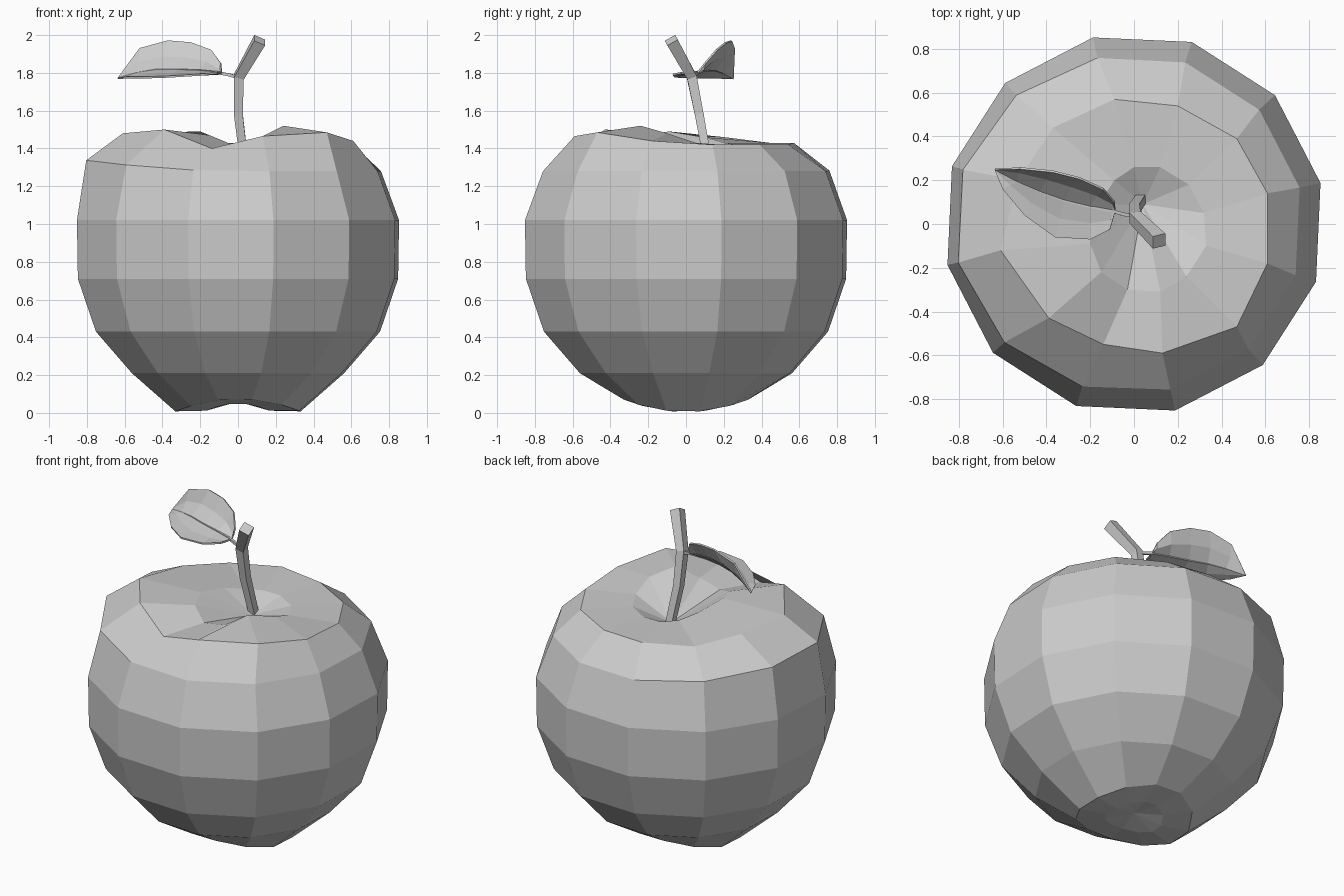
import bpy
from math import sin, cos, radians, pi
from mathutils import Vector

if "Cube" in bpy.data.objects:
    bpy.data.objects.remove(bpy.data.objects["Cube"])


def make(name, verts, faces):
    me = bpy.data.meshes.new(name)
    me.from_pydata([tuple(v) for v in verts], [], faces)
    me.update()
    ob = bpy.data.objects.new(name, me)
    bpy.context.collection.objects.link(ob)
    return ob


def bridge(a, b, n):
    return [(a * n + i, a * n + (i + 1) % n, b * n + (i + 1) % n, b * n + i) for i in range(n)]


def tube(name, path, radii, sides):
    pts = [Vector(p) for p in path]
    verts, faces = [], []
    for i, p in enumerate(pts):
        d = (pts[min(i + 1, len(pts) - 1)] - pts[max(i - 1, 0)]).normalized()
        if i == len(pts) - 1:
            d = (pts[i] - pts[i - 1]).normalized()
        ref = Vector((1, 0, 0)) if abs(d.x) < 0.8 else Vector((0, 0, 1))
        u = (ref - d * ref.dot(d)).normalized()
        v = d.cross(u)
        for k in range(sides):
            a = 2 * pi * (k + 0.5) / sides
            verts.append(p + (u * cos(a) + v * sin(a)) * radii[i])
    for i in range(len(pts) - 1):
        faces += bridge(i, i + 1, sides)
    faces.append(tuple(reversed(range(sides))))
    faces.append(tuple(range((len(pts) - 1) * sides, len(pts) * sides)))
    return make(name, verts, faces)


# Apple body: regular lower rings, hand-shaped uneven top
N = 12
ang = [radians(12.4 + 30 * k) for k in range(N)]
verts = []
for r, z, lobe in [(0.17, 0.03, 0.02), (0.34, 0.04, 0.035), (0.575, 0.21, 0),
                   (0.77, 0.43, 0), (0.868, 0.71, 0), (0.873, 1.02, 0)]:
    verts += [(r * cos(a), r * sin(a), z - lobe * cos(2 * a)) for a in ang]
for a in ang:  # shoulder, fuller on the left
    f = max(0, -cos(a)) ** 2
    r = 0.775 + 0.05 * f
    verts.append((r * cos(a), r * sin(a), 1.28 + 0.06 * f))
verts += [(.61, .14, 1.42), (.47, .39, 1.42), (.2, .54, 1.42), (-.09, .57, 1.43),
          (-.37, .44, 1.43), (-.53, .2, 1.46), (-.61, -.12, 1.48), (-.39, -.43, 1.5),
          (-.14, -.55, 1.4), (.13, -.59, 1.465), (.47, -.47, 1.485), (.61, -.18, 1.44)]
verts += [(.32, .05, 1.43), (.25, .18, 1.42), (.12, .26, 1.42), (0, .26, 1.42),
          (-.09, .2, 1.43), (-.16, .09, 1.46), (-.2, -.09, 1.49), (-.15, -.22, 1.47),
          (-.03, -.3, 1.42), (.12, -.31, 1.45), (.24, -.24, 1.52), (.33, -.1, 1.48)]
rings = len(verts) // N
faces = []
for i in range(rings - 1):
    faces += bridge(i, i + 1, N)
verts += [(0, 0, 0.06), (.04, .09, 1.34)]
bot, pit, last = rings * N, rings * N + 1, (rings - 1) * N
for i in range(N):
    j = (i + 1) % N
    faces += [(bot, j, i), (last + i, last + j, pit)]
make("apple_body", verts, faces)

# Bent square stem
tube("stem", [(.035, .12, 1.31), (.002, .07, 1.58), (.005, .03, 1.78), (.115, -.078, 1.973)],
     [.03, .033, .037, .045], 4)

# Folded leaf: far edge stands up, near edge lies flat
mid = [(-.1, .06, 1.8), (-.2, .08, 1.81), (-.32, .11, 1.815), (-.43, .15, 1.815), (-.53, .195, 1.80)]
far = [(-.09, .1, 1.85), (-.14, .16, 1.92), (-.25, .21, 1.96), (-.37, .24, 1.97), (-.52, .255, 1.93)]
near = [(-.11, -.025, 1.8), (-.2, -.07, 1.79), (-.36, -.06, 1.78), (-.5, .04, 1.775), (-.6, .16, 1.775)]
tip = (-.635, .25, 1.77)
verts, faces = [], []
for m, f, n in zip(mid, far, near):
    m, f, n = Vector(m), Vector(f), Vector(n)
    verts += [f, (m + f) / 2 + Vector((0, .012, -.008)), m, (m + n) / 2 + Vector((0, 0, -.005)), n]
for i in range(4):
    for j in range(4):
        a = i * 5 + j
        faces.append((a, a + 5, a + 6, a + 1))
verts += [tip, (-.085, .06, 1.8)]
for j in range(4):
    faces += [(20 + j, 25, 21 + j), (j, j + 1, 26)]
leaf = make("leaf", verts, faces)
sol = leaf.modifiers.new("thickness", 'SOLIDIFY')
sol.thickness = 0.01
sol.offset = 0

# Leaf stalk running on as the midrib
tube("leaf_stalk", [(.005, .035, 1.775), (-.05, .045, 1.79)] + mid + [tip],
     [.013, .011, .011, .01, .009, .008, .006, .004], 4)
